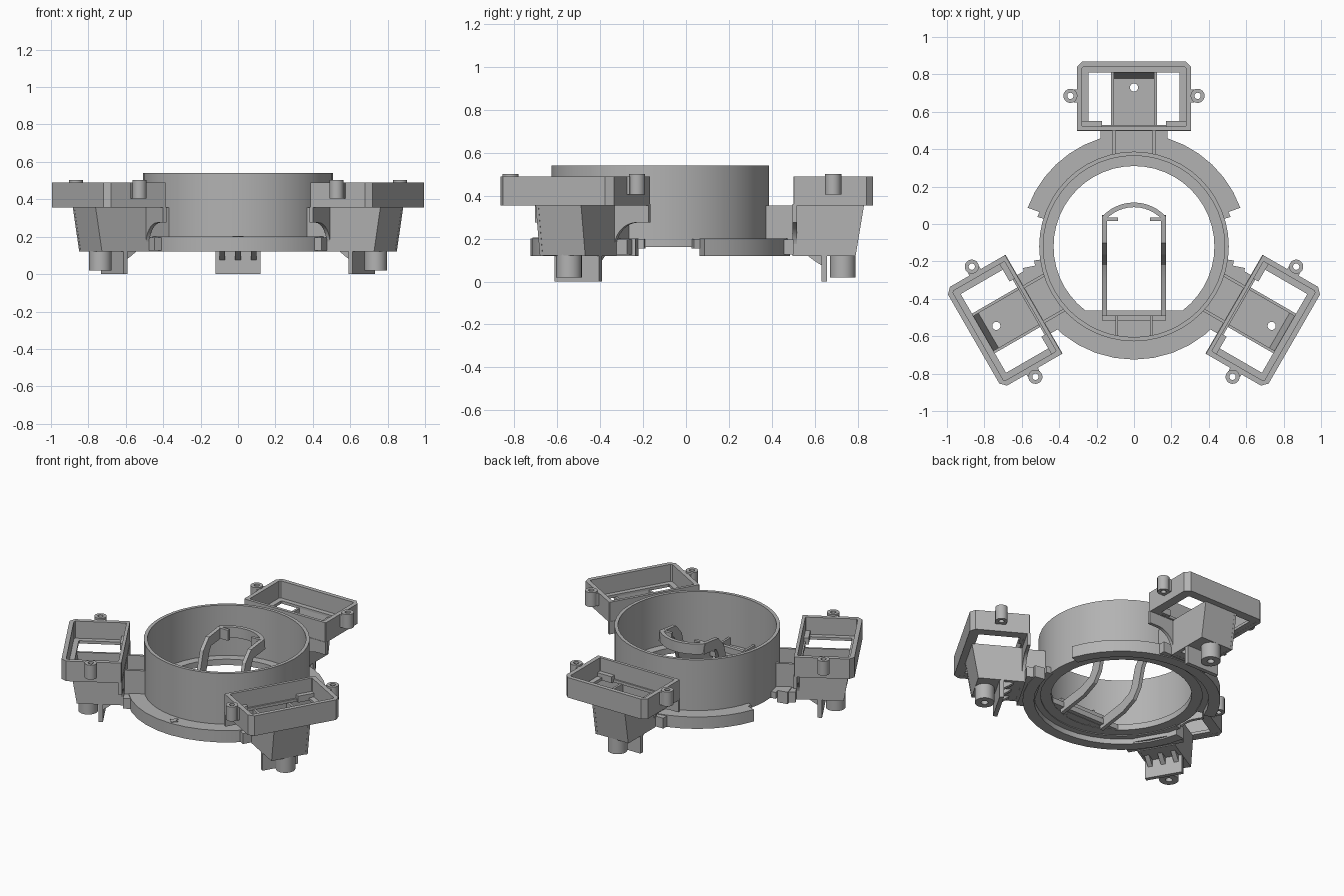
import bpy, bmesh, math
from mathutils import Matrix, Vector

cube = bpy.data.objects.get("Cube")
if cube:
    bpy.data.objects.remove(cube)

grey = bpy.data.materials.new("plain grey")
grey.use_nodes = True
grey.diffuse_color = (0.45, 0.45, 0.45, 1)
grey.node_tree.nodes["Principled BSDF"].inputs["Base Color"].default_value = (0.45, 0.45, 0.45, 1)

CY = -0.12  # y of the ring axis


def finish(name, bm, matrix=Matrix()):
    bmesh.ops.recalc_face_normals(bm, faces=bm.faces)
    mesh = bpy.data.meshes.new(name)
    bm.to_mesh(mesh)
    bm.free()
    mesh.transform(matrix)
    mesh.materials.append(grey)
    ob = bpy.data.objects.new(name, mesh)
    bpy.context.collection.objects.link(ob)
    bpy.context.view_layer.objects.active = ob
    bpy.ops.object.select_all(action='DESELECT')
    ob.select_set(True)
    bpy.ops.object.shade_smooth_by_angle(angle=math.radians(25))


def prism(bm, pts, a, b, axis='z'):
    """Extrude a 2D outline from a to b along an axis."""
    place = {'z': lambda p, t: (p[0], p[1], t),
             'y': lambda p, t: (p[0], t, p[1]),
             'x': lambda p, t: (t, p[0], p[1])}[axis]
    lo, hi = ([bm.verts.new(place(p, t)) for p in pts] for t in (a, b))
    n = len(pts)
    bm.faces.new(lo)
    bm.faces.new(hi)
    for i in range(n):
        j = (i + 1) % n
        bm.faces.new((lo[i], lo[j], hi[j], hi[i]))


def box(bm, x0, x1, y0, y1, z0, z1):
    prism(bm, [(x0, y0), (x1, y0), (x1, y1), (x0, y1)], z0, z1)


def shell(bm, outer, inner, z0, z1):
    """Closed wall between two outlines of equal point count."""
    n = len(outer)
    rings = [[bm.verts.new((p[0], p[1], z)) for p in loop]
             for loop, z in ((outer, z0), (outer, z1), (inner, z1), (inner, z0))]
    for a, b in zip(rings, rings[1:] + rings[:1]):
        for i in range(n):
            j = (i + 1) % n
            bm.faces.new((a[i], a[j], b[j], b[i]))


def arc(cx, cy, r, a0, a1, n):
    return [(cx + r * math.cos(math.radians(a0 + (a1 - a0) * i / n)),
             cy + r * math.sin(math.radians(a0 + (a1 - a0) * i / n))) for i in range(n + 1)]


def circle(cx, cy, r, n=16):
    return arc(cx, cy, r, 0, 360, n)[:-1]


def sector(bm, cy, r0, r1, a0, a1, n, z0, z1):
    prism(bm, arc(0, cy, r1, a0, a1, n) + arc(0, cy, r0, a1, a0, n), z0, z1)


def corner_rect(x, y0, y1, front, back):
    """Rectangle with cut corners, eight points."""
    half = [(x - front, y0), (x, y0 + front), (x, y1 - back), (x - back, y1)]
    return half + [(-px, py) for px, py in reversed(half)]


def square_loop(cy, hx, hy, n=16):
    pts = []
    for dx, dy in circle(0, 0, 1, n):
        m = max(abs(dx), abs(dy))
        pts.append((dx / m * hx, cy + dy / m * hy))
    return pts


# Central tube with its inner ledge
bm = bmesh.new()
shell(bm, circle(0, CY, 0.507, 48), circle(0, CY, 0.485, 48), 0.16, 0.54)
finish("tube", bm)
bm = bmesh.new()
shell(bm, circle(0, CY, 0.5, 48), circle(0, CY, 0.43, 48), 0.16, 0.2)
prism(bm, arc(0, CY, 0.435, 232, 308, 12), 0.162, 0.198)
finish("inner_ledge", bm)

# Outer flange in two arcs, leaving a gap at each side
for name, a0, a1 in (("back_flange", 20, 160), ("front_flange", 191, 349)):
    bm = bmesh.new()
    sector(bm, CY, 0.535, 0.605, a0, a1, 16, 0.12, 0.2)
    sector(bm, CY, 0.495, 0.54, a0 - 3, a1 + 3, 16, 0.155, 0.198)
    finish(name, bm)

# Direction mark on the front flange
bm = bmesh.new()
prism(bm, [(0, -0.715), (0.03, -0.68), (0.012, -0.68), (0.012, -0.65),
           (-0.012, -0.65), (-0.012, -0.68), (-0.03, -0.68)], 0.195, 0.204)
finish("front_arrow", bm)

# Stepped bracket inside the tube
path = [(-0.5, 0.17), (-0.29, 0.2), (-0.2, 0.24), (-0.165, 0.29),
        (-0.13, 0.42), (-0.09, 0.47), (0.045, 0.485)]
top, bottom = [], []
for i, p in enumerate(path):
    d = Vector(path[min(i + 1, len(path) - 1)]) - Vector(path[max(i - 1, 0)])
    side = Vector((-d.y, d.x)).normalized() * 0.035
    top.append((p[0] + side.x, p[1] + side.y))
    bottom.append((p[0] - side.x, p[1] - side.y))
bm = bmesh.new()
for s in (-1, 1):
    prism(bm, top + bottom[::-1], s * 0.145, s * 0.17, 'x')
    box(bm, *sorted((s * 0.085, s * 0.15)), 0.015, 0.035, 0.45, 0.52)
    box(bm, *sorted((s * 0.085, s * 0.1)), -0.61, -0.49, 0.16, 0.25)
box(bm, -0.17, 0.17, -0.515, -0.49, 0.16, 0.24)
sector(bm, -0.115, 0.205, 0.23, 42, 138, 12, 0.45, 0.52)
finish("inner_bracket", bm)

# Three identical pods around the ring
pivot = Vector((0, CY, 0))
for label, angle in (("back", 0), ("left", -120), ("right", 120)):
    M = (Matrix.Translation(pivot) @ Matrix.Rotation(math.radians(angle), 4, 'Z')
         @ Matrix.Translation(-pivot))

    # Open tray frame with a ledge at its foot
    bm = bmesh.new()
    shell(bm, corner_rect(0.305, 0.5, 0.87, 0.004, 0.03),
          corner_rect(0.277, 0.52, 0.842, 0.004, 0.008), 0.355, 0.49)
    shell(bm, corner_rect(0.29, 0.51, 0.855, 0.004, 0.02),
          corner_rect(0.243, 0.53, 0.81, 0.004, 0.004), 0.356, 0.375)
    for s in (-1, 1):
        box(bm, *sorted((s * 0.17, s * 0.28)), 0.515, 0.55, 0.357, 0.4)
    finish(label + "_tray", bm, M)

    # Screw ears
    bm = bmesh.new()
    for s in (-1, 1):
        shell(bm, circle(s * 0.34, 0.685, 0.038), circle(s * 0.34, 0.685, 0.017), 0.405, 0.502)
        box(bm, *sorted((s * 0.3, s * 0.32)), 0.65, 0.72, 0.405, 0.49)
    finish(label + "_screw_ears", bm, M)

    # Tapered channel below the tray
    bm = bmesh.new()
    for s in (-1, 1):
        prism(bm, [(0.5, 0.12), (0.79, 0.12), (0.83, 0.36), (0.5, 0.36)],
              s * 0.107, s * 0.122, 'x')
    prism(bm, [(0.775, 0.121), (0.789, 0.121), (0.829, 0.36), (0.81, 0.36)],
          -0.11, 0.11, 'x')
    shell(bm, square_loop(0.643, 0.115, 0.143), circle(0, 0.73, 0.022), 0.121, 0.145)
    finish(label + "_channel", bm, M)

    # Front plate with hollow curved shoulders
    half = [(0.305, 0.36), (0.305, 0.275)] + arc(0.24, 0.155, 0.12, 90, 180, 8) + [(0.12, 0.12)]
    bm = bmesh.new()
    prism(bm, half + [(-x, z) for x, z in reversed(half)], 0.497, 0.518, 'y')
    finish(label + "_front_plate", bm, M)

    # Ribs joining the pod to the tube
    bm = bmesh.new()
    for s in (-1, 1):
        box(bm, *sorted((s * 0.1, s * 0.116)), 0.368, 0.505, 0.16, 0.355)
    box(bm, -0.11, 0.11, 0.4, 0.505, 0.13, 0.197)
    box(bm, -0.18, 0.18, 0.43, 0.5, 0.125, 0.195)
    finish(label + "_joining_ribs", bm, M)

    # Screw post and toothed tab underneath
    bm = bmesh.new()
    shell(bm, circle(0, 0.73, 0.06, 24), circle(0, 0.73, 0.022, 24), 0.02, 0.125)
    finish(label + "_screw_post", bm, M)
    bm = bmesh.new()
    box(bm, -0.12, 0.12, 0.63, 0.657, 0, 0.125)
    for x in (-0.085, 0, 0.085):
        prism(bm, [(0.56, 0.125), (0.6, 0.095), (0.64, 0.07), (0.64, 0.125)],
              x - 0.015, x + 0.015, 'x')
    finish(label + "_tab", bm, M)
